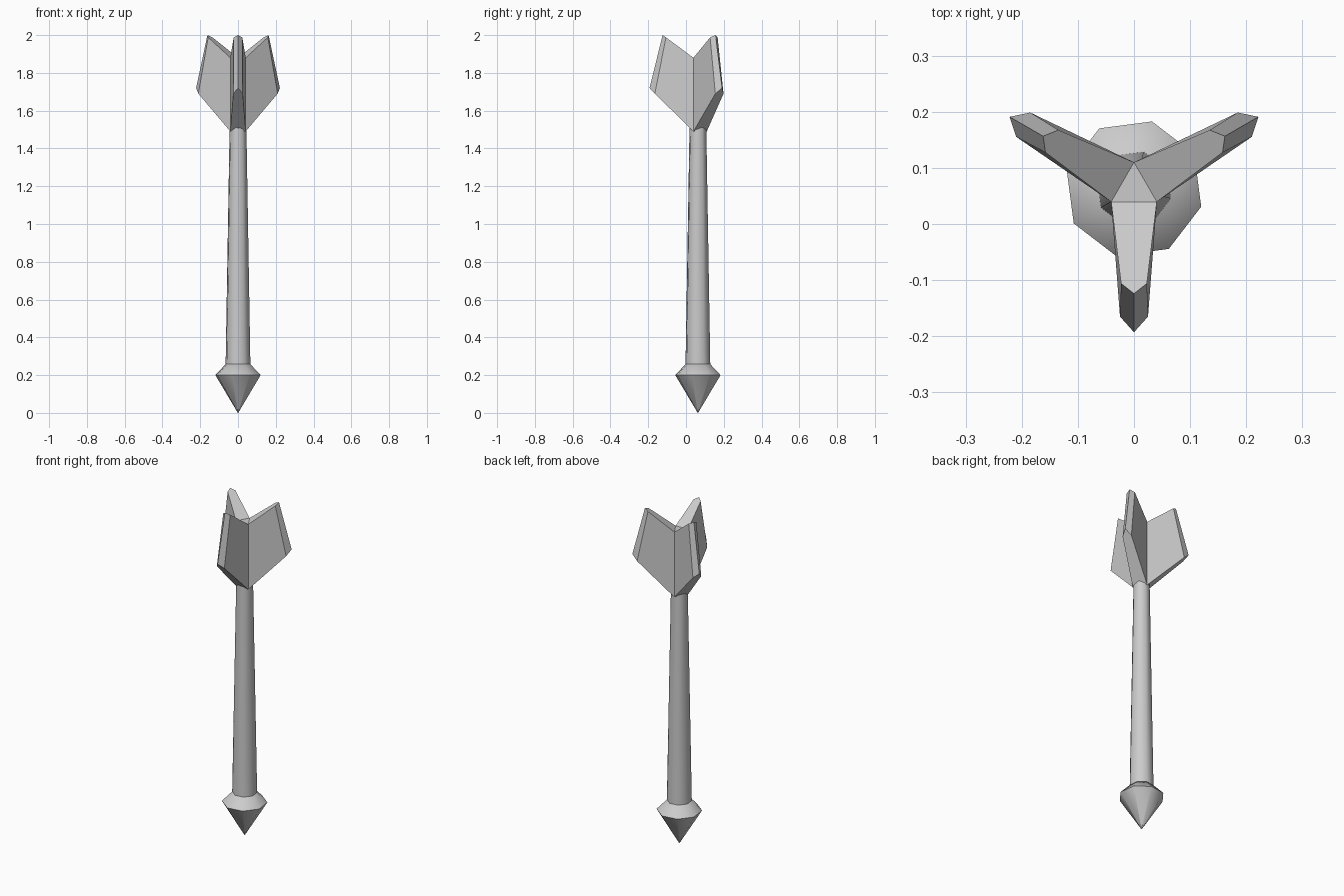
import bpy, bmesh, math
from mathutils import Matrix

if "Cube" in bpy.data.objects:
    bpy.data.objects.remove(bpy.data.objects["Cube"], do_unlink=True)

AXIS_Y = 0.063   # the shaft's axis sits behind the centre of the fins' span
SIDES = 8

grey = bpy.data.materials.new("plain_grey")
grey.use_nodes = True
colour = (0.6, 0.6, 0.6, 1)
grey.diffuse_color = colour
grey.node_tree.nodes["Principled BSDF"].inputs["Base Color"].default_value = colour


def finish(bm, name, angle):
    bmesh.ops.remove_doubles(bm, verts=bm.verts, dist=0.0005)
    bmesh.ops.recalc_face_normals(bm, faces=bm.faces)
    mesh = bpy.data.meshes.new(name)
    bm.to_mesh(mesh)
    bm.free()
    mesh.materials.append(grey)
    obj = bpy.data.objects.new(name, mesh)
    obj.location.y = AXIS_Y
    bpy.context.collection.objects.link(obj)
    bpy.ops.object.select_all(action="DESELECT")
    obj.select_set(True)
    bpy.context.view_layer.objects.active = obj
    bpy.ops.object.shade_smooth_by_angle(angle=math.radians(angle))


def lathe(name, profile, turn):
    """Eight-sided solid from (radius, height) pairs."""
    bm = bmesh.new()
    rings = []
    for r, z in profile:
        angles = [math.radians(turn + 360 * i / SIDES) for i in range(SIDES)]
        rings.append([bm.verts.new((r * math.cos(a), r * math.sin(a), z)) for a in angles])
    for low, high in zip(rings, rings[1:]):
        for i in range(SIDES):
            j = (i + 1) % SIDES
            bm.faces.new((low[i], low[j], high[j], high[i]))
    bm.faces.new(rings[0])
    bm.faces.new(rings[-1])
    finish(bm, name, 50)


# Pointed head and tapering shaft
lathe("arrow_head", [(0.001, 0), (0.124, 0.2), (0.064, 0.262)], 30)
lathe("shaft", [(0.068, 0.25), (0.046, 1.51)], 30)

# Three fins with ridged outer edges, joined along a triangular core
bm = bmesh.new()
for turn in (0, 120, 240):
    rot = Matrix.Rotation(math.radians(turn), 3, "Z")

    def vert(x, y, z):
        return bm.verts.new(rot @ bm.verts.new((x, y, z)).co)

    top_ridge = vert(0, -0.187, 2.0)
    low_ridge = vert(0, -0.256, 1.72)
    sides = []
    for s in (-1, 1):
        core_top = vert(s * 0.0407, -0.0235, 1.88)
        core_low = vert(s * 0.0407, -0.0235, 1.49)
        top = vert(s * 0.023, -0.169, 1.988)
        low = vert(s * 0.025, -0.228, 1.69)
        bm.faces.new((core_low, low, top, core_top))
        bm.faces.new((low, low_ridge, top_ridge, top))
        sides.append((core_top, core_low, top, low))
    (ct1, cl1, t1, l1), (ct2, cl2, t2, l2) = sides
    bm.faces.new((ct1, t1, top_ridge, t2, ct2))
    bm.faces.new((cl1, l1, low_ridge, l2, cl2))
    # This fin's third of the core's end caps
    for a, b, z in ((ct1, ct2, 1.88), (cl1, cl2, 1.49)):
        bm.faces.new((a, b, vert(0, 0, z)))
bmesh.ops.delete(bm, geom=[v for v in bm.verts if not v.link_faces], context="VERTS")
finish(bm, "fins", 30)
